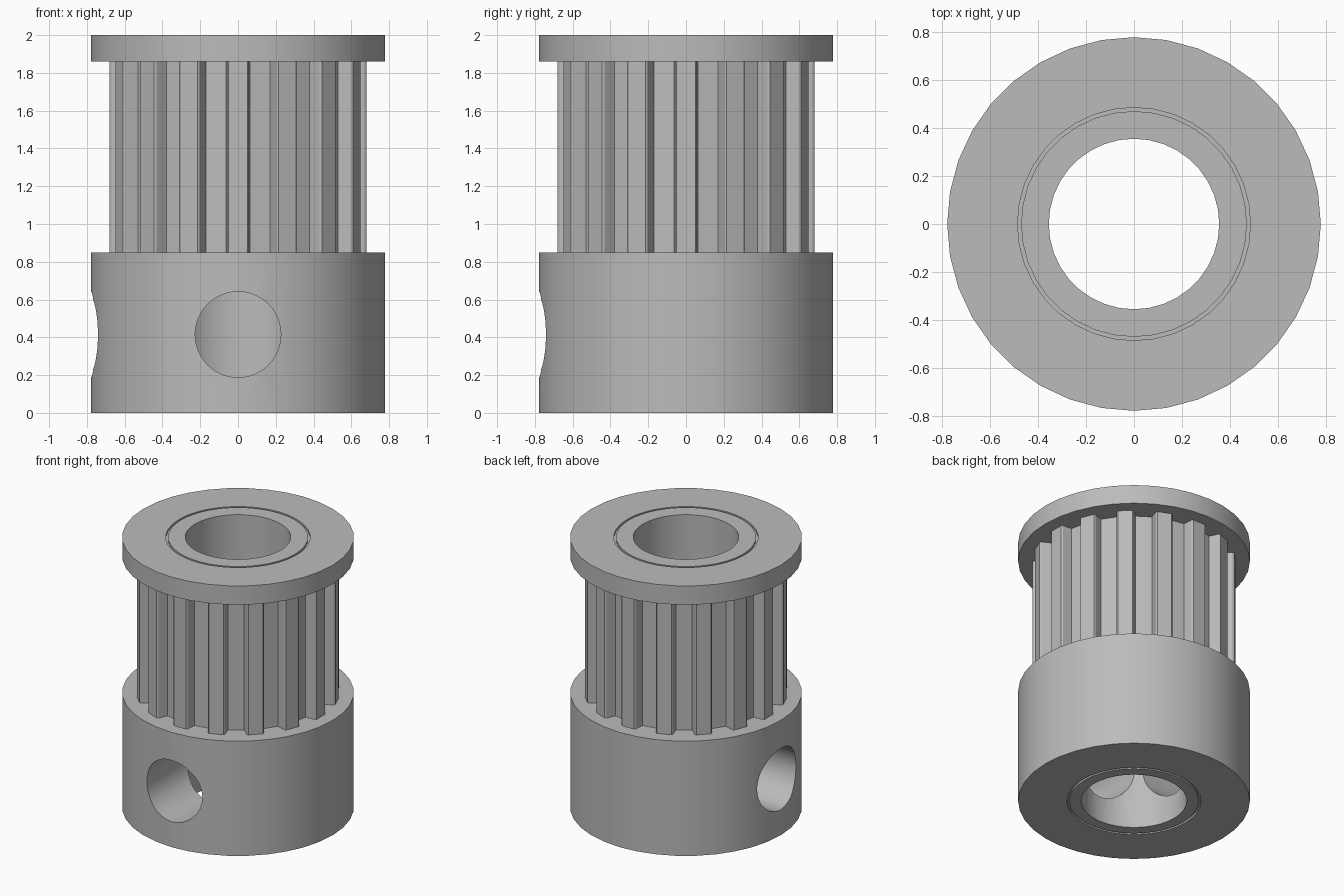
import bpy, bmesh
from math import cos, sin, pi, radians

SIDES = 36
TEETH = 16
R_OUT, R_BORE = 0.778, 0.355
Z_HUB, Z_FLANGE, Z_TOP = 0.85, 1.86, 2.0

if "Cube" in bpy.data.objects:
    bpy.data.objects.remove(bpy.data.objects["Cube"], do_unlink=True)

metal = bpy.data.materials.new("grey_metal")
grey = (0.5, 0.5, 0.5, 1)
metal.use_nodes = True
metal.diffuse_color = grey
metal.node_tree.nodes["Principled BSDF"].inputs["Base Color"].default_value = grey


def finish(name, bm):
    bmesh.ops.recalc_face_normals(bm, faces=bm.faces)
    mesh = bpy.data.meshes.new(name)
    bm.to_mesh(mesh)
    bm.free()
    mesh.materials.append(metal)
    obj = bpy.data.objects.new(name, mesh)
    bpy.context.collection.objects.link(obj)
    return obj


def select(obj):
    bpy.ops.object.select_all(action='DESELECT')
    obj.select_set(True)
    bpy.context.view_layer.objects.active = obj


def smooth(obj):
    select(obj)
    bpy.ops.object.shade_smooth_by_angle(angle=radians(25))


def bridge(bm, a, b):
    n = len(a)
    for i in range(n):
        j = (i + 1) % n
        bm.faces.new((a[i], a[j], b[j], b[i]))


def circle(bm, r, z):
    return [bm.verts.new((r * cos(2 * pi * i / SIDES), r * sin(2 * pi * i / SIDES), z))
            for i in range(SIDES)]


def lathe(name, profile):
    """Closed (radius, height) profile turned around the z axis."""
    bm = bmesh.new()
    rings = [circle(bm, r, z) for r, z in profile]
    for k, ring in enumerate(rings):
        bridge(bm, ring, rings[(k + 1) % len(rings)])
    return finish(name, bm)


# Hub with a thin ring groove in its underside
hub = lathe("hub", [
    (R_BORE, 0), (0.435, 0), (0.435, 0.015), (0.45, 0.015), (0.45, 0),
    (R_OUT, 0), (R_OUT, Z_HUB), (R_BORE, Z_HUB)])

# Two set screw holes, one in front and one on the -x side
for x, y, rot in ((0, -0.5, (pi / 2, 0, 0)), (-0.5, 0, (0, pi / 2, 0))):
    bpy.ops.mesh.primitive_cylinder_add(
        vertices=48, radius=0.227, depth=1, location=(x, y, 0.415), rotation=rot)
    cutter = bpy.context.object
    cutter.name = "screw_hole_cutter"
    cutter.hide_render = True
    cutter.data.materials.append(metal)
    select(hub)
    cut = hub.modifiers.new("screw_hole", 'BOOLEAN')
    cut.operation = 'DIFFERENCE'
    cut.solver = 'EXACT'
    cut.object = cutter
    bpy.ops.object.modifier_apply(modifier=cut.name)
    bpy.data.objects.remove(cutter, do_unlink=True)
smooth(hub)

# Toothed section: trapezoid teeth with small tip chamfers, and the bore wall
bm = bmesh.new()
tooth = [(0.6, -0.064), (0.67, -0.058), (0.68, -0.05),
         (0.68, 0.05), (0.67, 0.058), (0.6, 0.064)]
outline = []
for t in range(TEETH):
    a = 2 * pi * t / TEETH
    outline += [(r * cos(a) - w * sin(a), r * sin(a) + w * cos(a)) for r, w in tooth]
low, high = ([bm.verts.new((x, y, z)) for x, y in outline] for z in (Z_HUB, Z_FLANGE))
bridge(bm, low, high)
bridge(bm, circle(bm, R_BORE, Z_FLANGE), circle(bm, R_BORE, Z_HUB))
toothed_section = finish("toothed_section", bm)
# the bore wall must face the axis
bm = bmesh.new()
bm.from_mesh(toothed_section.data)
for f in bm.faces:
    c = f.calc_center_median()
    if c.xy.length < 0.4 and f.normal.xy.dot(c.xy) > 0:
        f.normal_flip()
bm.to_mesh(toothed_section.data)
bm.free()
smooth(toothed_section)

# Top flange with a thin ring groove around the bore
flange = lathe("flange", [
    (R_BORE, Z_FLANGE), (R_OUT, Z_FLANGE), (R_OUT, Z_TOP), (0.485, Z_TOP),
    (0.485, Z_TOP - 0.015), (0.47, Z_TOP - 0.015), (0.47, Z_TOP), (R_BORE, Z_TOP)])
smooth(flange)
